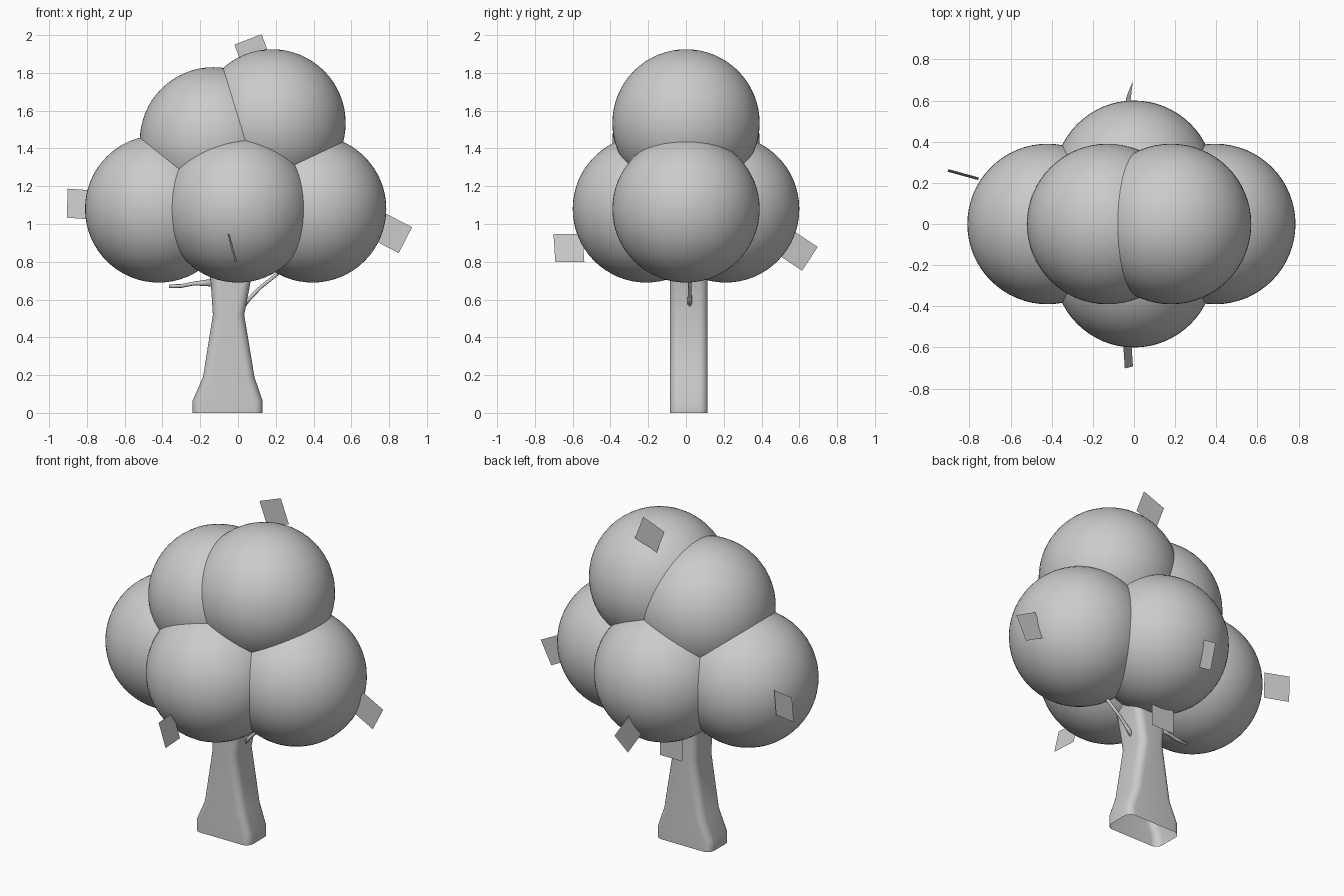
import bpy, bmesh, math
from mathutils import Vector

cube = bpy.data.objects.get("Cube")
if cube:
    bpy.data.objects.remove(cube, do_unlink=True)

GREY = (0.6, 0.6, 0.6, 1)
grey = bpy.data.materials.new("plain grey")
grey.use_nodes = True
grey.diffuse_color = GREY
grey.node_tree.nodes["Principled BSDF"].inputs["Base Color"].default_value = GREY


def finish(name, bm, smooth=True):
    mesh = bpy.data.meshes.new(name)
    bm.to_mesh(mesh)
    bm.free()
    mesh.materials.append(grey)
    for face in mesh.polygons:
        face.use_smooth = smooth
    obj = bpy.data.objects.new(name, mesh)
    bpy.context.collection.objects.link(obj)
    return obj


def bridge(bm, rings):
    for low, high in zip(rings, rings[1:]):
        for i in range(len(low)):
            j = (i + 1) % len(low)
            bm.faces.new((low[i], low[j], high[j], high[i]))


# Foliage: overlapping balls
def ball(name, x, y, z):
    bm = bmesh.new()
    bmesh.ops.create_uvsphere(bm, u_segments=64, v_segments=32, radius=0.39)
    bmesh.ops.translate(bm, verts=bm.verts, vec=(x, y, z))
    finish(name, bm)


ball("foliage_right", -0.42, 0, 1.08)
ball("foliage_left", 0.395, 0, 1.08)
ball("foliage_front", 0, -0.21, 1.08)
ball("foliage_back", 0, 0.21, 1.08)
ball("foliage_upper_right", -0.13, 0, 1.44)
ball("foliage_top", 0.18, 0, 1.535)


# Trunk: rounded rectangle rings, open below, constant depth
def trunk_ring(bm, z, x0, x1, y0=-0.085, y1=0.115, r=0.045, steps=6):
    corners = ((x1 - r, y1 - r), (x0 + r, y1 - r), (x0 + r, y0 + r), (x1 - r, y0 + r))
    ring = []
    for k, (cx, cy) in enumerate(corners):
        for s in range(steps + 1):
            a = math.pi / 2 * (k + s / steps)
            ring.append(bm.verts.new((cx + r * math.cos(a), cy + r * math.sin(a), z)))
    return ring


bm = bmesh.new()
levels = ((0, -0.24, 0.13), (0.065, -0.24, 0.13), (0.19, -0.185, 0.087),
          (0.52, -0.133, 0.033), (0.70, -0.145, 0.068), (0.95, -0.2, 0.12))
bridge(bm, [trunk_ring(bm, *level) for level in levels])
finish("trunk", bm)


# Branches: thin tapered tubes along a short path
def branch(name, path, sides=8):
    bm = bmesh.new()
    rings = []
    side = Vector((0, 1, 0))
    points = [Vector(p[:3]) for p in path]
    for i, p in enumerate(points):
        along = points[min(i + 1, len(points) - 1)] - points[max(i - 1, 0)]
        up = along.normalized().cross(side).normalized()
        angles = [2 * math.pi * k / sides for k in range(sides)]
        rings.append([bm.verts.new(p + path[i][3] * (math.cos(a) * side + math.sin(a) * up))
                      for a in angles])
    bridge(bm, rings)
    bm.faces.new(rings[-1])
    bm.faces.new(rings[0][::-1])
    bmesh.ops.recalc_face_normals(bm, faces=bm.faces)
    finish(name, bm)


branch("branch_right", ((-0.12, 0.015, 0.69, 0.022), (-0.235, 0.015, 0.685, 0.01),
                        (-0.30, 0.015, 0.672, 0.01), (-0.365, 0.015, 0.67, 0.01)))
branch("branch_left", ((0.025, 0.02, 0.57, 0.017), (0.06, 0.02, 0.605, 0.011),
                       (0.12, 0.02, 0.665, 0.009), (0.22, 0.02, 0.745, 0.009)))


# Loose leaves: single square faces given by centre and two edge directions
def leaf(name, centre, across, down):
    c = Vector(centre)
    u, v = (Vector(d).normalized() * 0.077 for d in (across, down))
    bm = bmesh.new()
    bm.faces.new([bm.verts.new(p) for p in (c - u - v, c - u + v, c + u + v, c + u - v)])
    finish(name, bm, smooth=False)


leaf("leaf_top", (0.08, 0.235, 1.905), (0.145, 0, 0.055), (0.055, 0, -0.145))
leaf("leaf_left", (0.818, 0.085, 0.95), (0.135, 0, -0.07), (-0.07, 0, -0.135))
leaf("leaf_right", (-0.83, 0.24, 1.105), (0.145, -0.04, -0.01), (-0.005, -0.012, -0.155))
leaf("leaf_front", (-0.03, -0.62, 0.872), (0.01, -0.15, 0), (0.04, 0.01, -0.15))
leaf("leaf_back", (-0.029, 0.592, 0.858), (-0.015, -0.127, 0.084), (-0.033, -0.084, -0.127))
leaf("leaf_trunk", (-0.04, 0.2, 0.638), (1, 0, 0), (0, 0, -1))
